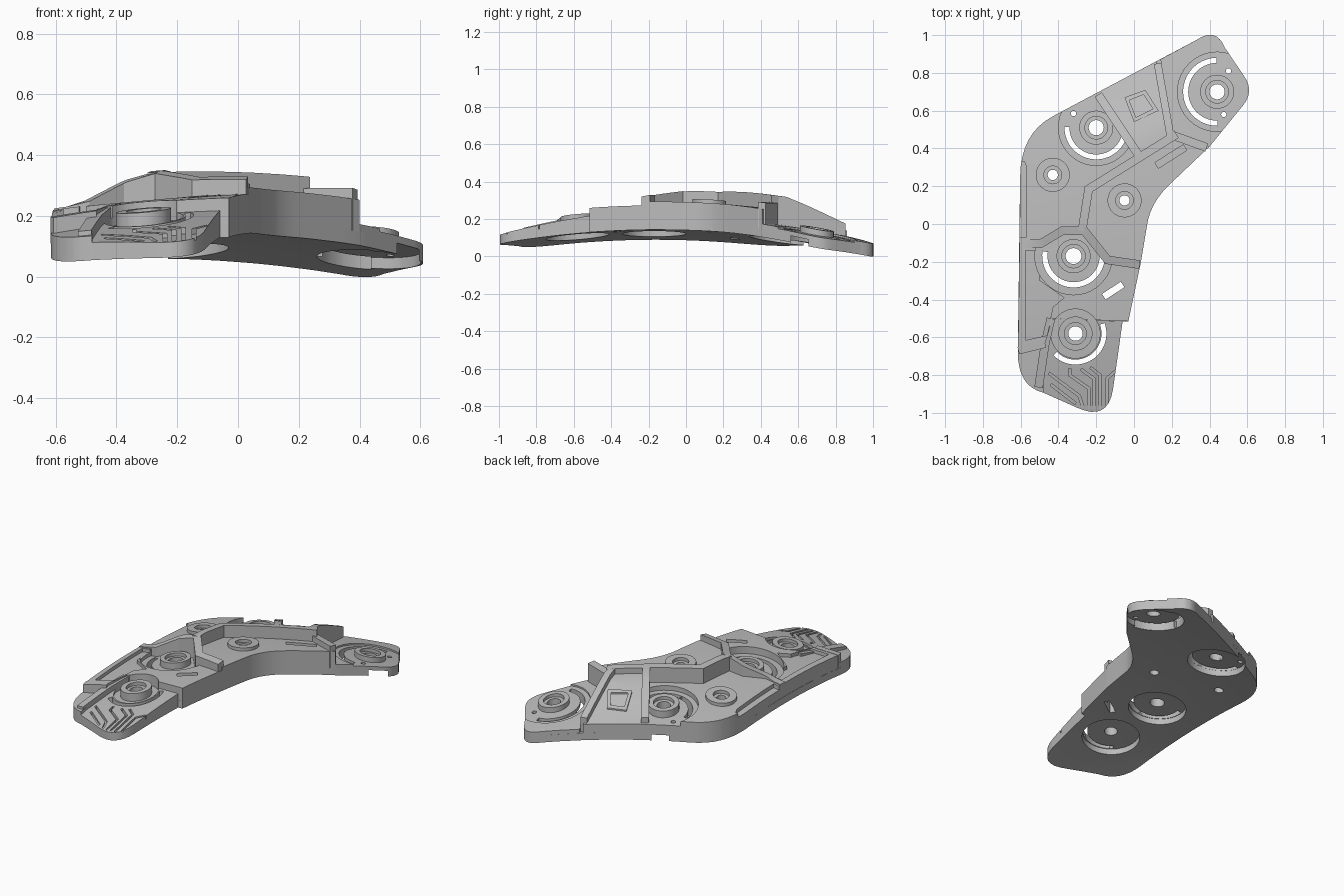
import bpy, bmesh, math
from mathutils import Vector

cube = bpy.data.objects.get("Cube")
if cube:
    bpy.data.objects.remove(cube, do_unlink=True)

grey = bpy.data.materials.new("mid grey")
grey.use_nodes = True
grey.diffuse_color = (0.5, 0.5, 0.5, 1)
grey.node_tree.nodes["Principled BSDF"].inputs["Base Color"].default_value = (0.5, 0.5, 0.5, 1)


# Height rules: every part follows the domed underside
def under(x, y):
    return 0.144 - 0.1 * ((x - 0.13) ** 2 + (y + 0.17) ** 2)


def ridge(x, y):
    edge = min(x + 0.6, 0.485 * (x + 0.5) - 0.874 * (y - 0.5))
    return max(0.135, 0.135 + 0.09 * max(0, min(1, edge / 0.3)) - 0.2 * max(0, -y))


def panel(x, y):
    return ridge(x, y) - 0.035


def nose(x, y):
    return 0.05 + 0.08 * (y + 1)


def slab(name, outline, low, high, grid=True):
    """Prism over an outline, with low and high measured from the domed underside."""
    bm = bmesh.new()
    bm.faces.new([bm.verts.new((x, y, 0)) for x, y in outline])
    bmesh.ops.triangulate(bm, faces=bm.faces[:])
    for axis in (Vector((1, 0, 0)), Vector((0, 1, 0))):
        for i in range(-11, 11) if grid else ():
            bmesh.ops.bisect_plane(bm, geom=bm.verts[:] + bm.edges[:] + bm.faces[:],
                                   plane_co=axis * (0.1 * i + 0.037), plane_no=axis, dist=1e-5)
    lower = bm.verts[:]
    grown = bmesh.ops.extrude_face_region(bm, geom=bm.faces[:], use_keep_orig=True)["geom"]
    upper = [v for v in grown if isinstance(v, bmesh.types.BMVert)]
    for verts, h in ((lower, low), (upper, high)):
        for v in verts:
            x, y = v.co.x, v.co.y
            v.co.z = under(x, y) + (h(x, y) if callable(h) else h)
    bmesh.ops.recalc_face_normals(bm, faces=bm.faces[:])
    mesh = bpy.data.meshes.new(name)
    bm.to_mesh(mesh)
    bm.free()
    mesh.materials.append(grey)
    obj = bpy.data.objects.new(name, mesh)
    bpy.context.scene.collection.objects.link(obj)
    return obj


# Outline helpers
def circle(c, r, n=40):
    return [(c[0] + r * math.cos(math.tau * i / n), c[1] + r * math.sin(math.tau * i / n))
            for i in range(n)]


def arc(c, r1, r2, a, b, n=28):
    angles = [math.radians(a + (b - a) * i / n) for i in range(n + 1)]
    return ([(c[0] + r2 * math.cos(t), c[1] + r2 * math.sin(t)) for t in angles] +
            [(c[0] + r1 * math.cos(t), c[1] + r1 * math.sin(t)) for t in reversed(angles)])


def bend(a, b, c, n=8):
    a, b, c = Vector(a), Vector(b), Vector(c)
    return [tuple(a.lerp(b, i / n).lerp(b.lerp(c, i / n), i / n)) for i in range(n + 1)]


def strip(points, width):
    pts = [Vector(p) for p in points]
    left, right = [], []
    for i, p in enumerate(pts):
        d1 = (p - pts[i - 1]).normalized() if i else (pts[1] - p).normalized()
        d2 = (pts[i + 1] - p).normalized() if i < len(pts) - 1 else d1
        n1, n2 = Vector((-d1.y, d1.x)), Vector((-d2.y, d2.x))
        m = (n1 + n2).normalized()
        off = m * (width / 2 / max(0.4, m.dot(n1)))
        left.append(tuple(p + off))
        right.append(tuple(p - off))
    return left + right[::-1]


cutters = []


def cutter(outline, low, high=0.5, grid=True):
    obj = slab("cutter", outline, low, high, grid)
    obj.hide_render = True
    cutters.append(obj)
    return obj


def carve(obj, tools):
    for tool in tools:
        mod = obj.modifiers.new("cut", "BOOLEAN")
        mod.operation, mod.solver, mod.object = "DIFFERENCE", "EXACT", tool
        mod.use_hole_tolerant = True
    deps = bpy.context.evaluated_depsgraph_get()
    mesh = bpy.data.meshes.new_from_object(obj.evaluated_get(deps))
    obj.modifiers.clear()
    obj.data = mesh


# Mounts: centre, floor, top, bore radius
tip, upper, middle, lower = (0.44, 0.7), (-0.2, 0.51), (-0.32, -0.17), (-0.31, -0.58)
outer, inner = (-0.43, 0.26), (-0.05, 0.125)
mounts = {"tip": (tip, 0.06, 0.092, 0.04), "upper": (upper, 0.1, 0.143, 0.04),
          "middle": (middle, 0.085, 0.125, 0.042), "lower": (lower, 0.063, 0.112, 0.038),
          "outer": (outer, 0.12, 0.15, 0.027), "inner": (inner, 0.14, 0.17, 0.027)}

# Cutting shapes
bores = {k: cutter(circle(m[0], m[3]), -0.2, grid=False) for k, m in mounts.items()}
sinks = {k: cutter(circle(m[0], m[3] + 0.02), m[2] - 0.02) for k, m in mounts.items()}
arcs = {k: [cutter(arc(mounts[k][0], r1, r2, a + (b - a) * i / 2, a + (b - a) * (i + 1) / 2, 14),
                   -0.2, grid=False) for i in range(2)]
        for k, r1, r2, a, b in (("tip", 0.153, 0.18, 91, 271), ("upper", 0.142, 0.168, 179, 353),
                                ("middle", 0.138, 0.166, 171, 371),
                                ("lower", 0.138, 0.164, 225, 380))}
recess = {k: cutter(circle(mounts[k][0], r), mounts[k][1])
          for k, r in (("tip", 0.21), ("upper", 0.2), ("middle", 0.205), ("lower", 0.13))}
pockets = [cutter(circle(c, 0.169), -0.2, 0.036) for c in (upper, middle, lower)]
pockets.append(cutter(circle(tip, 0.162), -0.2, 0.036))
pins = [cutter(circle(c, 0.014, 12), -0.2, grid=False)
        for c in ((-0.32, 0.585), (0.5, 0.81), (0.475, 0.58))]
long_slot = cutter(strip([(0.12, 0.31), (0.27, 0.405)], 0.035), 0.06)
short_slot = cutter(strip([(-0.16, -0.385), (-0.06, -0.32)], 0.035), -0.2, grid=False)
edge_step = cutter([(-0.7, -0.07), (-0.568, -0.07), (-0.568, 0.3), (-0.58, 0.33), (-0.7, 0.33)], 0.105)
side_tray = cutter([(-0.575, -0.14), (-0.5, -0.14), (-0.5, -0.3), (-0.37, -0.39), (-0.43, -0.44),
                    (-0.46, -0.59), (-0.575, -0.615)], 0.108)
traces = [cutter(strip(p, 0.013), lambda x, y: nose(x, y) - 0.022) for p in (
    [(-0.44, -0.85), (-0.31, -0.95)],
    [(-0.45, -0.79), (-0.29, -0.91), (-0.27, -0.97)],
    [(-0.34, -0.765), (-0.34, -0.8), (-0.24, -0.87), (-0.24, -0.98)],
    [(-0.28, -0.77), (-0.21, -0.82), (-0.21, -0.98)],
    [(-0.23, -0.76), (-0.18, -0.8), (-0.18, -0.98)],
    [(-0.1, -0.78), (-0.145, -0.82), (-0.145, -0.96)])]

# Shared rounded corners of the outline
upper_corner = bend((-0.43, 0.57), (-0.6, 0.48), (-0.603, 0.25))
lower_corner = bend((-0.615, -0.68), (-0.615, -0.86), (-0.48, -0.893))
nose_corner = bend((-0.3, -0.973), (-0.14, -1.045), (-0.112, -0.88))
inner_corner = bend((0.07, 0.0), (0.09, 0.12), (0.2, 0.22))
tip_corners = (bend((0.575, 0.625), (0.638, 0.7), (0.585, 0.78)) +
               bend((0.48, 0.935), (0.435, 1.045), (0.33, 0.974)))

# Thin base plate over the full bent outline
base = slab("base_plate", nose_corner + [(-0.06, -0.515), (-0.03, -0.515), (0.035, -0.21)]
            + inner_corner + [(0.4, 0.41)] + tip_corners + upper_corner + lower_corner, 0, 0.045)
carve(base, pockets + list(bores.values()) + sum(arcs.values(), []) + pins + [short_slot])

# Raised decks
deck = slab("tip_deck", [(0.14, 0.872), (0.21, 0.48), (0.4, 0.41)] + tip_corners, 0.045, 0.07)
carve(deck, [recess["tip"], bores["tip"]] + arcs["tip"] + pins[1:])

deck = slab("outer_deck", [
    (-0.606, -0.1), (-0.48, -0.1), (-0.38, -0.035), (-0.275, -0.03), (-0.24, 0.185),
    (0.02, 0.36), (-0.19, 0.698)] + upper_corner, 0.045, 0.13)
carve(deck, [recess["upper"], bores["upper"], bores["outer"], pins[0], edge_step] + arcs["upper"])

slab("sloped_panel", [(-0.19, 0.698), (0.02, 0.36), (0.2, 0.475), (0.12, 0.862)], 0.045, panel)

deck = slab("inner_deck", [(-0.275, -0.03), (-0.14, -0.19), (0.035, -0.21)] + inner_corner
            + [(0.4, 0.41), (0.2, 0.475), (-0.24, 0.185)], 0.045, 0.15)
carve(deck, [bores["inner"], long_slot])

deck = slab("middle_deck", [
    (-0.606, -0.1), (-0.48, -0.1), (-0.38, -0.035), (-0.265, -0.035), (-0.14, -0.19),
    (0.035, -0.21), (-0.03, -0.515), (-0.43, -0.5), (-0.47, -0.63), (-0.614, -0.66)], 0.045, 0.13)
carve(deck, [recess["middle"], recess["lower"], bores["middle"], short_slot, side_tray]
      + arcs["middle"])

slab("corner_deck", [(-0.614, -0.66), (-0.47, -0.63)] + lower_corner[::-1], 0.045, 0.08)

deck = slab("nose_deck", [(-0.06, -0.515), (-0.43, -0.5), (-0.47, -0.63), (-0.48, -0.893)]
            + nose_corner, 0.045, nose)
carve(deck, [recess["lower"], bores["lower"]] + arcs["lower"] + traces)

# Ribs standing above the decks
slab("main_rib", strip([(0.225, 0.475), (-0.24, 0.185), (-0.275, -0.035)], 0.045), 0.045, ridge)
slab("cross_rib", strip([(-0.606, -0.105), (-0.495, -0.105), (-0.382, -0.037), (-0.262, -0.037),
                         (-0.14, -0.19), (0.03, -0.215)], 0.045), 0.045, ridge)
slab("upper_rib", strip([(-0.19, 0.685), (0.02, 0.37)], 0.045), 0.045, ridge)
slab("tip_rib", strip([(0.125, 0.85), (0.192, 0.47)], 0.04), 0.045, ridge)
slab("ledge_rib", strip([(0.19, 0.475), (0.385, 0.405)], 0.045), 0.045, 0.185)
slab("nose_rib", strip([(-0.44, -0.5), (-0.47, -0.63), (-0.505, -0.865)], 0.045),
     0.045, lambda x, y: nose(x, y) + 0.035)
slab("corner_rib", strip([(-0.612, -0.67), (-0.47, -0.635)], 0.04), 0.045, 0.132)

# Plain square frame on the sloped panel
plate = slab("square_frame", [(-0.05, 0.67), (0.0, 0.54), (0.13, 0.6), (0.06, 0.71)],
             panel, lambda x, y: panel(x, y) + 0.009)
carve(plate, [cutter([(-0.025, 0.655), (0.01, 0.565), (0.1, 0.61), (0.05, 0.685)], 0.05)])

# Stepped ring mounts
for key, (centre, low, high, bore) in mounts.items():
    ring = slab(key + "_mount", circle(centre, 0.09), low - 0.01, high)
    carve(ring, [sinks[key], bores[key]])

for obj in cutters:
    bpy.data.objects.remove(obj, do_unlink=True)

# Smooth the gentle curves, keep the edges crisp
for obj in bpy.context.scene.objects:
    obj.select_set(obj.type == "MESH")
    if obj.type == "MESH":
        bpy.context.view_layer.objects.active = obj
bpy.ops.object.shade_smooth_by_angle(angle=math.radians(25))
